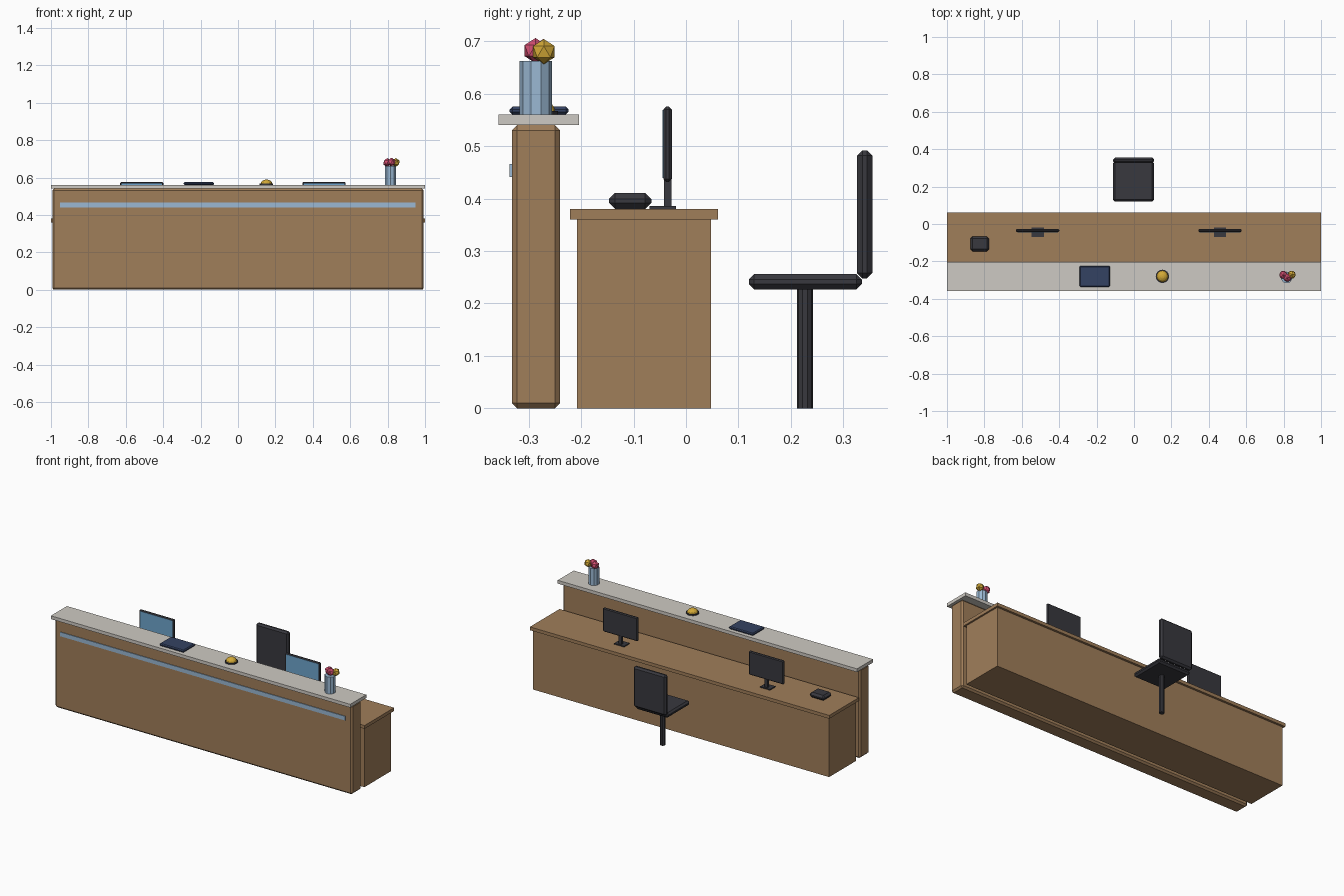
import bpy, bmesh, math
from mathutils import Matrix

if "Cube" in bpy.data.objects:
    bpy.data.objects.remove(bpy.data.objects["Cube"])


def mat(name, r, g, b):
    m = bpy.data.materials.new(name)
    lin = [(c / 255 / 12.92 if c < 11 else ((c / 255 + 0.055) / 1.055) ** 2.4) for c in (r, g, b)]
    m.diffuse_color = (*lin, 1)
    m.use_nodes = True
    m.node_tree.nodes["Principled BSDF"].inputs["Base Color"].default_value = m.diffuse_color
    return m


WOOD = mat("wood", 160, 126, 90)
STONE = mat("pale stone", 206, 202, 195)
DARK = mat("charcoal", 56, 56, 62)
NAVY = mat("navy", 52, 66, 98)
SCREEN = mat("screen blue", 110, 165, 205)
STEEL = mat("pale blue", 155, 185, 212)
GOLD = mat("gold", 212, 170, 55)
PINK = mat("pink", 215, 80, 115)


def finish(bm, name, m):
    me = bpy.data.meshes.new(name)
    bm.to_mesh(me)
    bm.free()
    me.materials.append(m)
    ob = bpy.data.objects.new(name, me)
    bpy.context.collection.objects.link(ob)
    return ob


def box(name, m, x, y, z, bevel=0):
    """Box from (min, max) ranges with optional one-step chamfer."""
    bm = bmesh.new()
    bmesh.ops.create_cube(bm, size=1)
    for v in bm.verts:
        for i, (a, b) in enumerate((x, y, z)):
            v.co[i] = b if v.co[i] > 0 else a
    if bevel:
        bmesh.ops.bevel(bm, geom=bm.edges[:], offset=bevel, segments=1, affect='EDGES', profile=0.5)
    return finish(bm, name, m)


def cylinder(name, m, x, y, z0, z1, r, sides):
    bm = bmesh.new()
    bmesh.ops.create_cone(bm, cap_ends=True, segments=sides, radius1=r, radius2=r, depth=z1 - z0,
                          matrix=Matrix.Translation((x, y, (z0 + z1) / 2)))
    return finish(bm, name, m)


# Counter: front panel, accent strip and stone top
box("front_panel", WOOD, (-0.993, 0.993), (-0.332, -0.24), (0, 0.54), 0.01)
box("accent_strip", STEEL, (-0.953, 0.95), (-0.336, -0.33), (0.441, 0.466))
box("counter_top", STONE, (-1, 1), (-0.357, -0.204), (0.54, 0.56))

# Work desk behind the counter
box("desk_body", WOOD, (-0.99, 0.99), (-0.208, 0.048), (0, 0.36))
box("desk_top", WOOD, (-1, 1), (-0.221, 0.061), (0.36, 0.38))

# Monitors
for side, cx in (("left", -0.515), ("right", 0.46)):
    box(side + "_monitor_base", DARK, (cx - 0.033, cx + 0.033), (-0.07, -0.019), (0.38, 0.386))
    box(side + "_monitor_neck", DARK, (cx - 0.01, cx + 0.01), (-0.042, -0.028), (0.386, 0.44))
    box(side + "_monitor", DARK, (cx - 0.116, cx + 0.116), (-0.043, -0.027), (0.432, 0.575), 0.005)
    box(side + "_screen", SCREEN, (cx - 0.109, cx + 0.109), (-0.0445, -0.04), (0.439, 0.569))

# Desk telephone
box("telephone", DARK, (-0.875, -0.775), (-0.147, -0.066), (0.38, 0.411), 0.012)

# Chair
box("chair_seat", DARK, (-0.112, 0.107), (0.12, 0.335), (0.227, 0.256), 0.01)
box("chair_back", DARK, (-0.112, 0.107), (0.326, 0.355), (0.248, 0.492), 0.01)
cylinder("chair_post", DARK, -0.003, 0.227, 0, 0.228, 0.015, 10)

# Book on the counter
box("book", NAVY, (-0.291, -0.128), (-0.336, -0.224), (0.56, 0.575), 0.005)

# Service bell: dark disc and flattened half dome
cylinder("bell_base", DARK, 0.152, -0.28, 0.56, 0.567, 0.036, 16)
bm = bmesh.new()
bmesh.ops.create_uvsphere(bm, u_segments=12, v_segments=8, radius=0.031)
bmesh.ops.bisect_plane(bm, geom=bm.verts[:] + bm.edges[:] + bm.faces[:], plane_co=(0, 0, 0),
                       plane_no=(0, 0, -1), clear_outer=True)
bmesh.ops.transform(bm, verts=bm.verts, matrix=Matrix.Translation((0.152, -0.28, 0.566)) @ Matrix.Diagonal((1, 1, 0.75, 1)))
finish(bm, "bell_dome", GOLD)

# Vase with three faceted flowers
cylinder("vase", STEEL, 0.816, -0.286, 0.56, 0.662, 0.031, 10)
for i, (m, x, y, z) in enumerate(((PINK, 0.798, -0.272, 0.68), (PINK, 0.82, -0.287, 0.682),
                                  (GOLD, 0.843, -0.271, 0.68))):
    bm = bmesh.new()
    bmesh.ops.create_icosphere(bm, subdivisions=1, radius=0.024, matrix=Matrix.Translation((x, y, z)))
    finish(bm, f"flower_{i + 1}", m)
